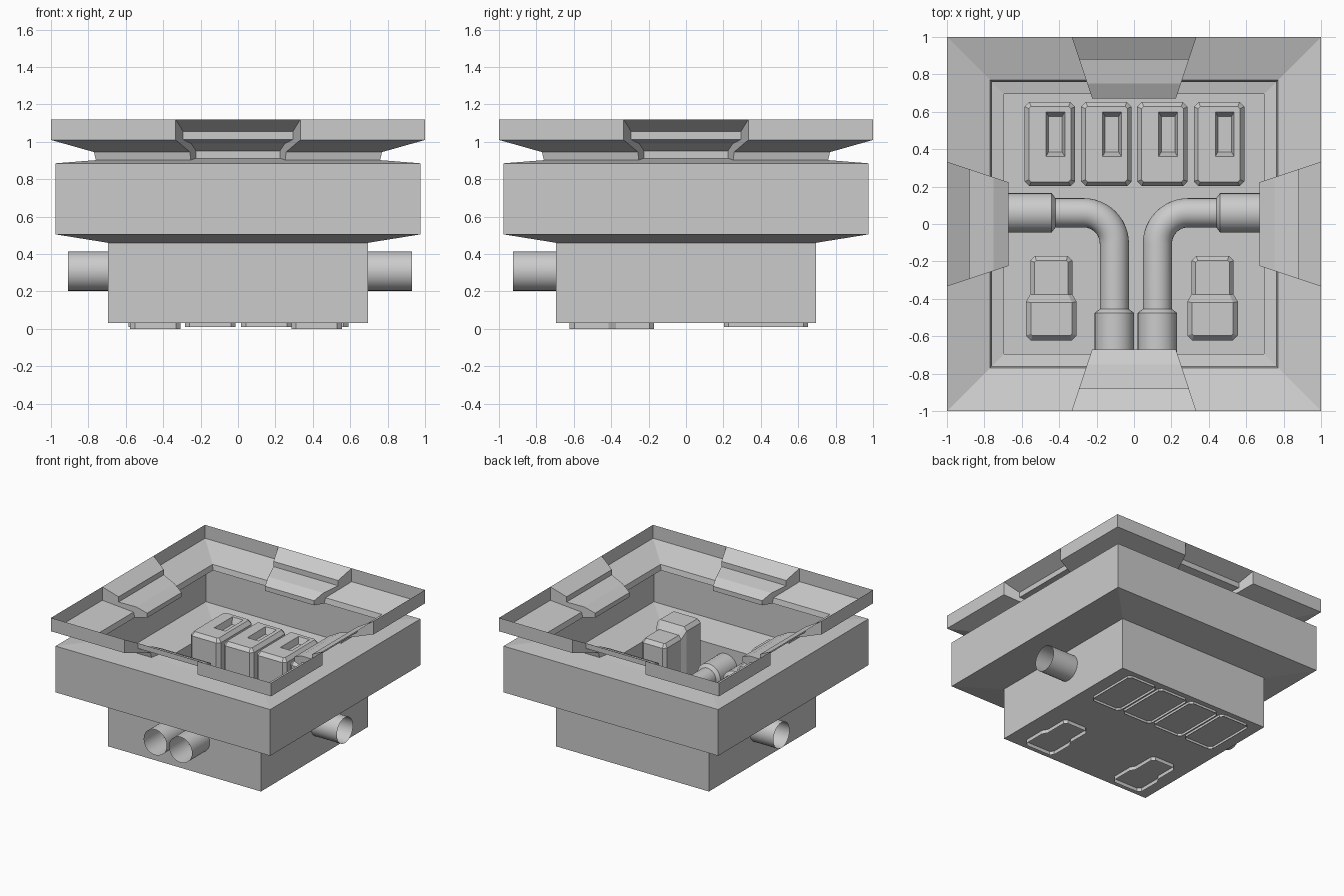
import bpy, bmesh, math
from mathutils import Vector, Matrix

if "Cube" in bpy.data.objects:
    bpy.data.objects.remove(bpy.data.objects["Cube"], do_unlink=True)

grey = bpy.data.materials.new("plain_grey")
grey.use_nodes = True
colour = (0.6, 0.6, 0.6, 1)
grey.diffuse_color = colour
grey.node_tree.nodes["Principled BSDF"].inputs["Base Color"].default_value = colour


def finish(name, bm):
    bmesh.ops.remove_doubles(bm, verts=bm.verts, dist=0.0005)
    bmesh.ops.recalc_face_normals(bm, faces=bm.faces)
    mesh = bpy.data.meshes.new(name)
    bm.to_mesh(mesh)
    bm.free()
    mesh.materials.append(grey)
    obj = bpy.data.objects.new(name, mesh)
    bpy.context.collection.objects.link(obj)
    return obj


def face(bm, points):
    return bm.faces.new([bm.verts.new(p) for p in points])


def strip(bm, a, b):
    for i in range(len(a) - 1):
        face(bm, (a[i], a[i + 1], b[i + 1], b[i]))


# Housing: thin shell, one side built and turned four times (radius, height)
rim = [(1, 1.12), (1, 1.01), (0.77, 0.945), (0.76, 0.902)]
body = [rim[-1], (0.975, 0.885), (0.975, 0.505), (0.695, 0.46), (0.695, 0.03)]
notch = [(1, 1.12), (0.88, 1.055), (0.88, 1.012), (0.75, 0.99),
         (0.67, 0.95), (0.67, 0.912), rim[-1]]


def section(profile, share):
    return [Vector((r * share, -r, z)) for r, z in profile]


bm = bmesh.new()
for quarter in range(4):
    side = bmesh.new()
    for s in (-1, 1):
        strip(side, section(rim, s), section(rim, s / 3))
        face(side, section(rim, s / 3) + section(notch, s / 3)[-2:0:-1])
    strip(side, section(notch, -1 / 3), section(notch, 1 / 3))
    strip(side, section(body, -1), section(body, -1 / 3))
    strip(side, section(body, -1 / 3), section(body, 1 / 3))
    strip(side, section(body, 1 / 3), section(body, 1))
    side.transform(Matrix.Rotation(quarter * math.pi / 2, 4, "Z"))
    temp = bpy.data.meshes.new("side_temp")
    side.to_mesh(temp)
    side.free()
    bm.from_mesh(temp)
    bpy.data.meshes.remove(temp)
r, z = body[-1]
face(bm, [(-r, -r, z), (r, -r, z), (r, r, z), (-r, r, z)])
finish("housing", bm)


# Tall slotted blocks: stacked cut-corner rectangles, open underneath
def rectangle(cx, cy, hx, hy, cut, z):
    half = [(hx, cut - hy), (hx, hy - cut), (hx - cut, hy), (cut - hx, hy)]
    pts = half + [(-x, -y) for x, y in half]
    return [Vector((cx + x, cy + y, z)) for x, y in pts]


for n, cx in enumerate((-0.45, -0.148, 0.152, 0.455)):
    bm = bmesh.new()
    slot = cx + 0.03
    loops = [rectangle(cx, 0.427, 0.135, 0.225, 0.025, 0.01),
             rectangle(cx, 0.427, 0.135, 0.225, 0.025, 0.63),
             rectangle(cx, 0.427, 0.112, 0.202, 0.012, 0.66),
             rectangle(slot, 0.48, 0.05, 0.118, 0, 0.66),
             rectangle(slot, 0.48, 0.036, 0.095, 0, 0.61)]
    for a, b in zip(loops, loops[1:]):
        strip(bm, a + a[:1], b + b[:1])
    face(bm, loops[-1])
    bmesh.ops.remove_doubles(bm, verts=bm.verts, dist=0.0005)
    bmesh.ops.dissolve_degenerate(bm, edges=bm.edges, dist=0.0005)
    finish(f"slotted_block_{n + 1}", bm)

# Stepped blocks: wide tall front, narrow lower back, chamfered top
outer = [(0.11, -0.622), (0.135, -0.597), (0.135, -0.415),
         (0.112, -0.375), (0.112, -0.195), (0.087, -0.17)]
inner = [(0.1, -0.597), (0.11, -0.587), (0.11, -0.42),
         (0.09, -0.378), (0.09, -0.205), (0.08, -0.195)]


def outline(half, cx, front, back):
    right = [Vector((cx + x, y, front if i < 3 else back))
             for i, (x, y) in enumerate(half)]
    left = [Vector((2 * cx - p.x, p.y, p.z)) for p in reversed(right)]
    return right + left


for name, cx in (("right", -0.442), ("left", 0.42)):
    bm = bmesh.new()
    loops = [outline(outer, cx, 0, 0), outline(outer, cx, 0.66, 0.6),
             outline(inner, cx, 0.69, 0.63)]
    for a, b in zip(loops, loops[1:]):
        strip(bm, a + a[:1], b + b[:1])
    top = loops[-1]
    face(bm, top[:3] + top[9:])
    face(bm, top[2:4] + top[8:10])
    face(bm, top[3:9])
    finish(f"stepped_block_{name}", bm)


# Bent pipes: open rings swept along an L-shaped path with wide ends
def pipe(name, s):
    wide, thin, height, sides = 0.105, 0.078, 0.308, 32
    path = [(-0.92, 0.06, 0, wide), (-0.45, 0.06, 0, wide), (-0.43, 0.06, 0, thin)]
    for i in range(13):
        a = math.pi / 2 * i / 12
        path.append((-0.28 + 0.165 * math.sin(a), -0.105 + 0.165 * math.cos(a), a, thin))
    end = math.pi / 2
    path += [(-0.115, -0.455, end, thin), (-0.115, -0.475, end, wide),
             (-0.115, -0.925, end, wide)]
    bm = bmesh.new()
    rings = []
    for x, y, a, rad in path:
        ring = []
        for k in range(sides + 1):
            t = 2 * math.pi * k / sides
            across = rad * math.cos(t)
            ring.append(Vector((s * (x + across * math.sin(a)) + 0.01,
                                y + across * math.cos(a),
                                height + rad * math.sin(t))))
        rings.append(ring)
    for a, b in zip(rings, rings[1:]):
        strip(bm, a, b)
    obj = finish(name, bm)
    bpy.ops.object.select_all(action="DESELECT")
    obj.select_set(True)
    bpy.context.view_layer.objects.active = obj
    bpy.ops.object.shade_smooth_by_angle(angle=math.radians(30))


pipe("pipe_right", 1)
pipe("pipe_left", -1)
